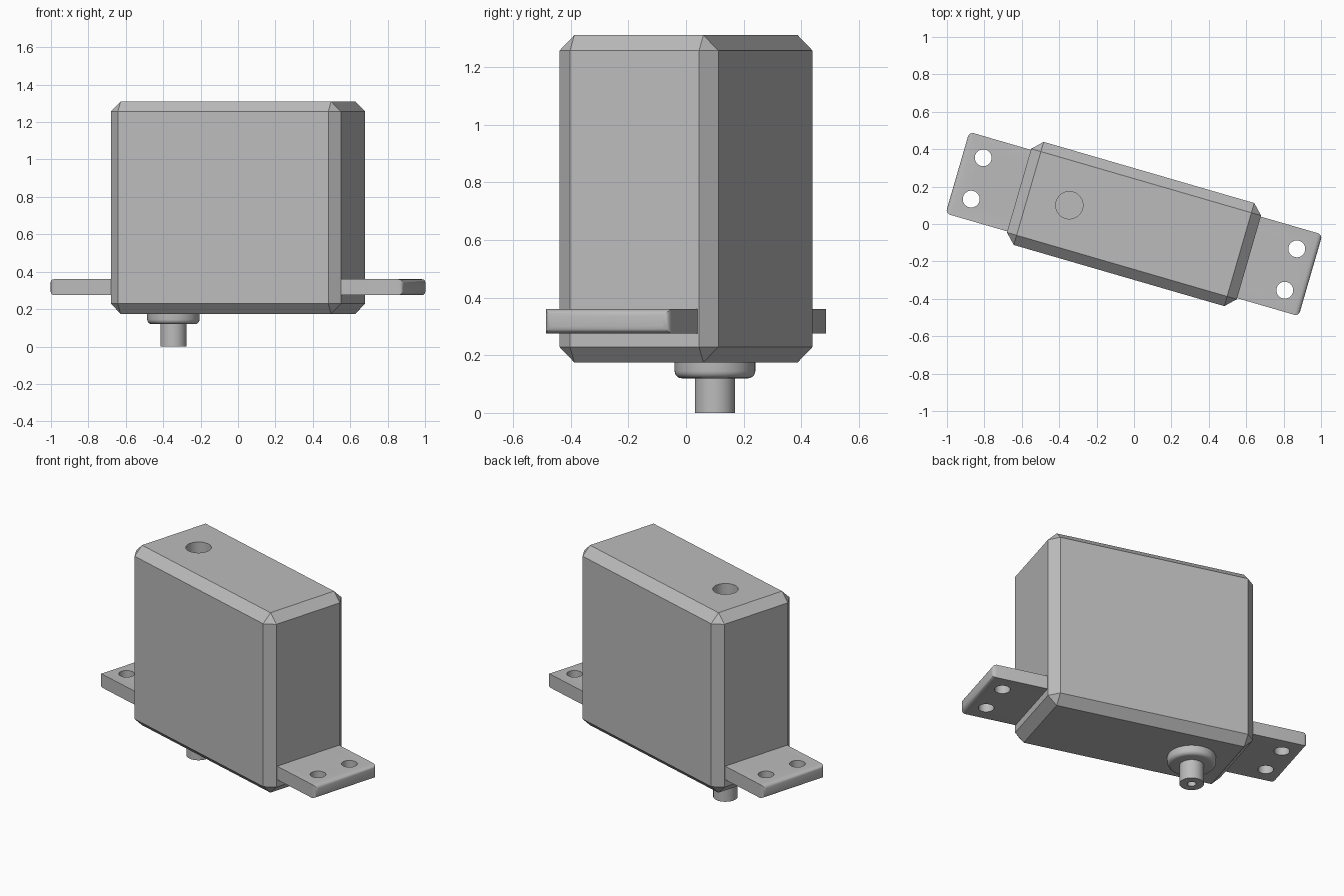
import bpy, bmesh, math
from mathutils import Matrix, Vector

if "Cube" in bpy.data.objects:
    bpy.data.objects.remove(bpy.data.objects["Cube"], do_unlink=True)

YAW = math.radians(-16.2)
SHAFT_X = -0.36

grey = bpy.data.materials.new("plain_grey")
grey.use_nodes = True
colour = (0.5, 0.5, 0.5, 1)
grey.diffuse_color = colour
grey.node_tree.nodes["Principled BSDF"].inputs["Base Color"].default_value = colour


def finish(name, bm):
    """Turn a bmesh into an object, turned with the whole model."""
    bmesh.ops.recalc_face_normals(bm, faces=bm.faces)
    mesh = bpy.data.meshes.new(name)
    bm.to_mesh(mesh)
    bm.free()
    mesh.materials.append(grey)
    obj = bpy.data.objects.new(name, mesh)
    bpy.context.collection.objects.link(obj)
    obj.rotation_euler.z = YAW
    return obj


def box(name, half_x, half_y, z0, z1, bevel, segments, pick):
    bm = bmesh.new()
    size = Matrix.Diagonal((2 * half_x, 2 * half_y, z1 - z0, 1))
    bmesh.ops.create_cube(bm, size=1, matrix=Matrix.Translation((0, 0, (z0 + z1) / 2)) @ size)
    edges = [e for e in bm.edges if pick(e)]
    bmesh.ops.bevel(bm, geom=edges, offset=bevel, segments=segments, profile=0.5, affect='EDGES')
    return finish(name, bm)


def lathe(name, x, y, profile, steps=48):
    """Spin a closed (radius, z) profile about an upright axis."""
    bm = bmesh.new()
    verts = [bm.verts.new((x + r, y, z)) for r, z in profile]
    edges = [bm.edges.new(pair) for pair in zip(verts, verts[1:])]
    bmesh.ops.spin(bm, geom=verts + edges, cent=(x, y, 0), axis=(0, 0, 1),
                   angle=math.tau, steps=steps)
    bmesh.ops.remove_doubles(bm, verts=bm.verts, dist=1e-5)
    return finish(name, bm)


def drill(obj, x, y, radius, z0, z1):
    cutter = lathe("hole_cutter", x, y, [(0, z0), (radius, z0), (radius, z1), (0, z1)])
    cutter.hide_render = True
    mod = obj.modifiers.new("hole", 'BOOLEAN')
    mod.operation = 'DIFFERENCE'
    mod.solver = 'EXACT'
    mod.object = cutter
    bpy.context.view_layer.objects.active = obj
    bpy.ops.object.modifier_apply(modifier=mod.name)
    bpy.data.objects.remove(cutter, do_unlink=True)


# Chamfered housing with a round recess above the shaft
housing = box("housing", 0.64, 0.287, 0.175, 1.31, 0.054, 1, lambda e: True)
drill(housing, SHAFT_X, 0, 0.073, 1.11, 1.4)

# Mounting flange: rounded only around its two end faces
half_length = 0.983
at_end = lambda e: abs(e.verts[0].co.x - e.verts[1].co.x) < 0.01
flange = box("mounting_flange", half_length, 0.227, 0.275, 0.36, 0.025, 4, at_end)
for sx in (-1, 1):
    for sy in (-1, 1):
        drill(flange, sx * 0.873, sy * 0.115, 0.045, 0.2, 0.45)

# Collar with a rounded lower rim
rim = [(0.115 + 0.025 * math.sin(a), 0.145 - 0.025 * math.cos(a))
       for a in (math.radians(18 * i) for i in range(6))]
collar = lathe("shaft_collar", SHAFT_X, 0, [(0, 0.12)] + rim + [(0.14, 0.2), (0, 0.2)])

# Output shaft with a small screw hole in its end
shaft = lathe("output_shaft", SHAFT_X, 0,
              [(0, 0.1), (0.025, 0.1), (0.025, 0), (0.07, 0), (0.07, 0.15), (0, 0.15)])

# Smooth curved walls, keep hard edges
bpy.ops.object.select_all(action='DESELECT')
for obj in (housing, flange, collar, shaft):
    obj.select_set(True)
bpy.context.view_layer.objects.active = housing
bpy.ops.object.shade_smooth_by_angle(angle=math.radians(32))
